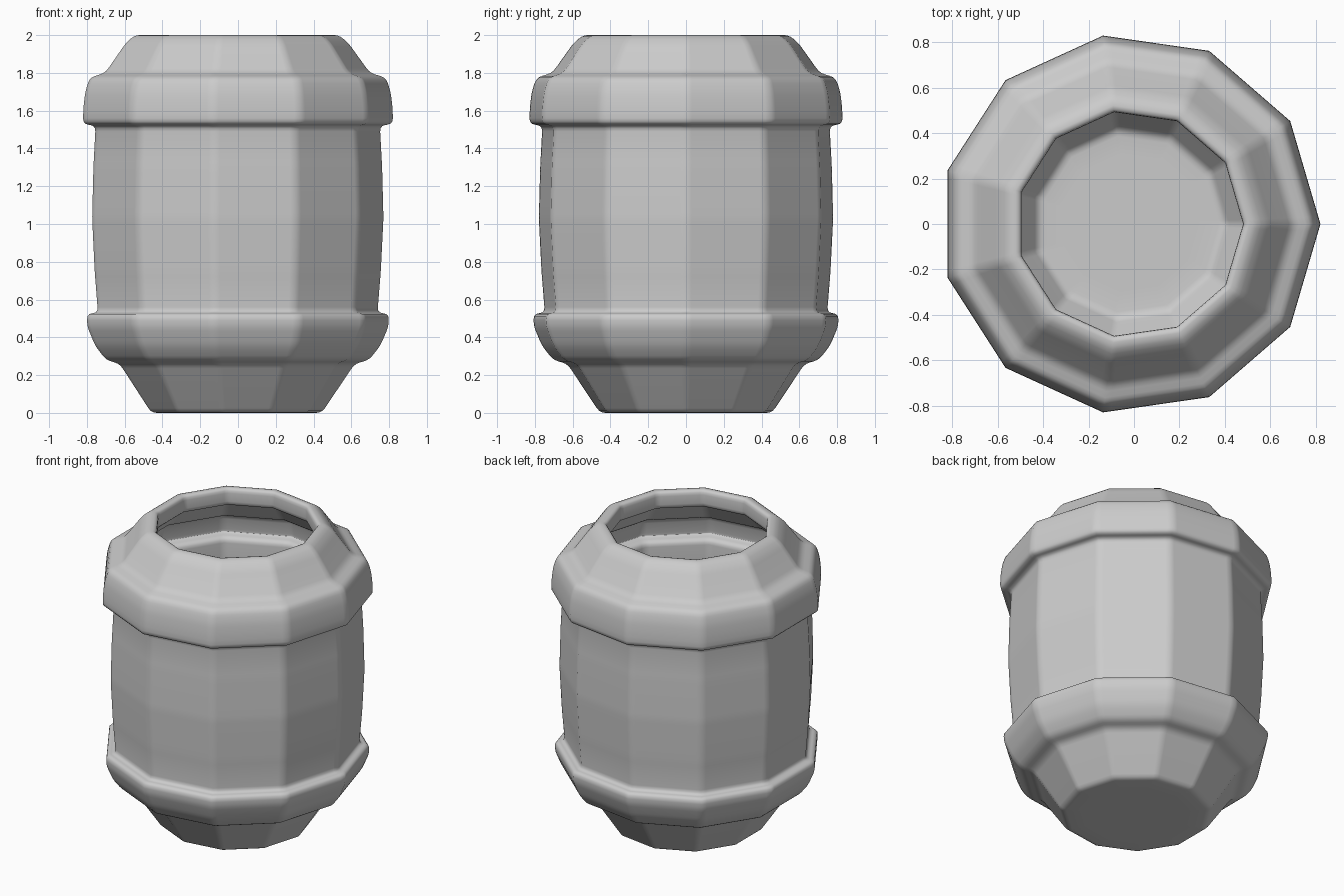
import bpy, bmesh
from math import cos, sin, pi
from mathutils import Vector

if "Cube" in bpy.data.objects:
    bpy.data.objects.remove(bpy.data.objects["Cube"])

SIDES = 11
OFFSET_X = -0.017   # centres the odd-sided outline on x = 0

# (radius, height) from the underside, up the outside, over the lip, down the inside
outer = [(0.32, 0), (0.46, 0), (0.635, 0.26), (0.71, 0.28), (0.77, 0.355), (0.815, 0.46),
         (0.815, 0.525), (0.755, 0.53), (0.773, 0.75), (0.787, 1.03), (0.78, 1.3),
         (0.768, 1.52), (0.838, 1.53), (0.835, 1.62), (0.825, 1.70), (0.80, 1.775),
         (0.715, 1.80), (0.60, 1.96), (0.55, 2.0)]
inner = [(0.497, 2.0), (0.497, 1.885), (0.555, 1.88), (0.65, 1.745), (0.735, 1.715),
         (0.757, 1.60), (0.755, 1.59), (0.69, 1.575), (0.70, 1.3), (0.705, 1.03),
         (0.67, 0.47), (0.73, 0.45), (0.69, 0.37), (0.58, 0.33), (0.42, 0.08), (0.30, 0.08)]


def rounded(points, radius=0.03):
    """Replace each profile corner with a short curve."""
    p = [Vector(q) for q in points]
    out = [p[0]]
    for a, b, c in zip(p, p[1:], p[2:]):
        s = b + (a - b).normalized() * min(radius, (a - b).length * 0.45)
        e = b + (c - b).normalized() * min(radius, (c - b).length * 0.45)
        for t in (0, 0.33, 0.67, 1):
            out.append(s * (1 - t) ** 2 + b * 2 * t * (1 - t) + e * t * t)
    return out + [p[-1]]


def ring_outline():
    """Unit polygon with support points either side of every corner."""
    c = [Vector((cos(2 * pi * i / SIDES), sin(2 * pi * i / SIDES))) for i in range(SIDES)]
    pts = []
    for i in range(SIDES):
        a, b = c[i], c[(i + 1) % SIDES]
        pts += [a, a.lerp(b, 0.07), a.lerp(b, 0.93)]
    return pts


# hollow faceted jar
bm = bmesh.new()
outline = ring_outline()
rings = [[bm.verts.new((u.x * r + OFFSET_X, u.y * r, z)) for u in outline]
         for r, z in rounded(outer + inner)]
n = len(outline)
for lo, hi in zip(rings, rings[1:]):
    for i in range(n):
        j = (i + 1) % n
        bm.faces.new((lo[i], lo[j], hi[j], hi[i]))
bm.faces.new(rings[0][::-1])   # underside
bm.faces.new(rings[-1])        # inside floor
for f in bm.faces:
    f.smooth = True
mesh = bpy.data.meshes.new("jar")
bm.to_mesh(mesh)
bm.free()
jar = bpy.data.objects.new("jar", mesh)
bpy.context.collection.objects.link(jar)
